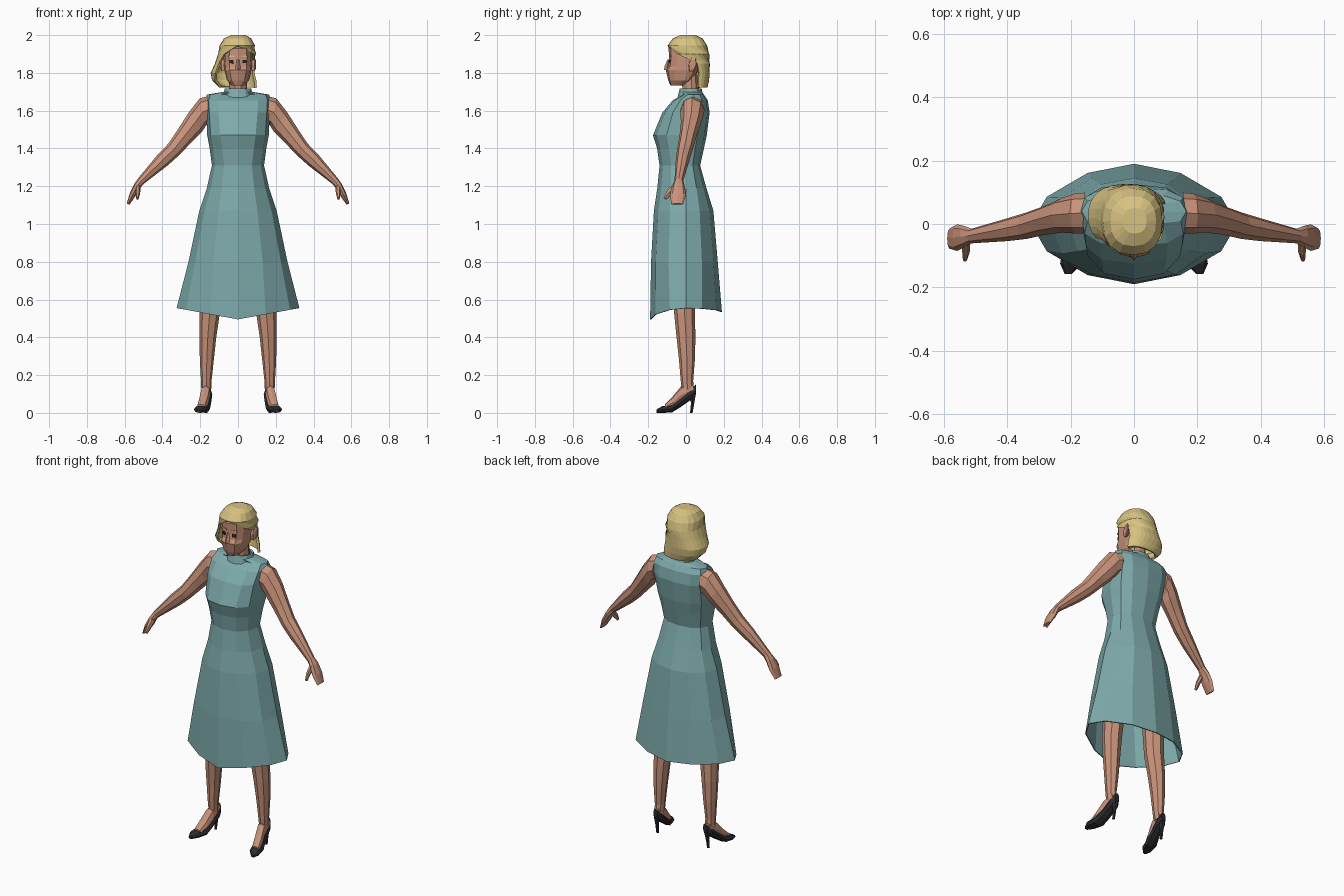
import bpy, bmesh, math
from mathutils import Vector


def material(name, rgb):
    m = bpy.data.materials.new(name)
    m.diffuse_color = (*rgb, 1)
    return m


TEAL = material("teal_cloth", (0.21, 0.405, 0.41))
SKIN = material("skin", (0.58, 0.29, 0.195))
BLOND = material("blond_hair", (0.68, 0.54, 0.22))
BLACK = material("black_leather", (0.025, 0.025, 0.028))
DARK = material("dark_eye", (0.02, 0.013, 0.01))


def spow(v, p):
    return math.copysign(abs(v) ** p, v) if abs(v) > 1e-6 else 0.0


def ring(c, u, v, n=8, p=1.0):
    """Superellipse loop around c spanned by u and v."""
    c, u, v = Vector(c), Vector(u), Vector(v)
    return [c + u * spow(math.cos(a), p) + v * spow(math.sin(a), p)
            for a in (2 * math.pi * i / n for i in range(n))]


def body_ring(z, hw, yf, yb, ys, p=1.0, n=12):
    """Horizontal loop with separate front and back depth."""
    pts = []
    for i in range(n):
        a = 2 * math.pi * i / n
        s = spow(math.sin(a), p)
        y = ys + s * ((yb - ys) if s > 0 else (ys - yf))
        pts.append(Vector((hw * spow(math.cos(a), p), y, z)))
    return pts


def loft(name, rings, mat, caps=(True, True), closed=True, mirror=False, thick=0):
    bm = bmesh.new()
    rows = [[bm.verts.new(p) for p in r] for r in rings]
    n = len(rows[0])
    for a, b in zip(rows, rows[1:]):
        for i in range(n if closed else n - 1):
            j = (i + 1) % n
            bm.faces.new((a[i], a[j], b[j], b[i]))
    if caps[0]:
        bm.faces.new(rows[0])
    if caps[1]:
        bm.faces.new(rows[-1])
    bmesh.ops.remove_doubles(bm, verts=bm.verts, dist=0.0005)
    bmesh.ops.recalc_face_normals(bm, faces=bm.faces)
    me = bpy.data.meshes.new(name)
    bm.to_mesh(me)
    bm.free()
    me.materials.append(mat)
    ob = bpy.data.objects.new(name, me)
    bpy.context.collection.objects.link(ob)
    if thick:
        s = ob.modifiers.new("thickness", 'SOLIDIFY')
        s.thickness, s.offset = thick, -1
    if mirror:
        ob.modifiers.new("mirror", 'MIRROR')
    return ob


# Dress: dipping hem, flared skirt, waist, bust and shoulders
hem = body_ring(0.555, 0.325, -0.19, 0.19, 0.0, 1.15)
for q in hem:
    q.z -= (0.06 if q.y < 0 else 0.02) * (1 - abs(q.x) / 0.325)
dress = [hem] + [body_ring(*r) for r in (
    (0.80, 0.262, -0.185, 0.168, 0.0),
    (1.07, 0.205, -0.17, 0.145, 0.0),
    (1.19, 0.165, -0.152, 0.108, 0.0, 0.95),
    (1.31, 0.138, -0.14, 0.075, -0.01, 0.9),
    (1.40, 0.15, -0.153, 0.095, -0.01, 0.85),
    (1.47, 0.163, -0.175, 0.11, -0.005, 0.8),
    (1.59, 0.168, -0.125, 0.125, 0.02, 0.7),
    (1.655, 0.172, -0.07, 0.115, 0.035, 0.7),
    (1.685, 0.165, -0.015, 0.095, 0.04, 0.8),
    (1.70, 0.075, -0.03, 0.085, 0.035, 0.9))]
loft("dress", dress, TEAL, caps=(False, False), thick=0.006)
loft("collar", [body_ring(z, w, f, b, 0.035, 0.9) for z, w, f, b in (
    (1.67, 0.082, -0.045, 0.092), (1.69, 0.076, -0.04, 0.088),
    (1.718, 0.07, -0.033, 0.083))], TEAL, caps=(False, False), thick=0.012)

# Neck and head
loft("neck", [body_ring(z, 0.048, f, b, 0.03, n=10) for z, f, b in (
    (1.65, -0.02, 0.075), (1.72, -0.022, 0.07), (1.80, -0.03, 0.06))], SKIN)
head = loft("head", [body_ring(*r) for r in (
    (1.732, 0.032, -0.082, -0.01, -0.04, 0.8),
    (1.76, 0.058, -0.094, 0.03, -0.01, 0.75),
    (1.815, 0.072, -0.107, 0.07, 0.01, 0.7),
    (1.835, 0.073, -0.094, 0.08, 0.015, 0.7),
    (1.875, 0.076, -0.09, 0.095, 0.02, 0.7),
    (1.93, 0.076, -0.092, 0.095, 0.02, 0.75),
    (1.97, 0.055, -0.06, 0.07, 0.015, 0.8))], SKIN)
loft("nose", [ring((0, y, z), (w, 0, 0), (0, d, 0), 4) for y, z, w, d in (
    (-0.092, 1.872, 0.006, 0.006), (-0.1, 1.835, 0.012, 0.014),
    (-0.1, 1.815, 0.013, 0.016))], SKIN)
loft("ear", [ring((x, 0.035 + dy, 1.845), (0, r, 0), (0, 0.3 * r, 2 * r), 6)
             for x, dy, r in ((0.07, -0.005, 0.017), (0.088, 0, 0.021),
                              (0.094, 0.005, 0.014))], SKIN, mirror=True)

# Eyes and brows: thin plates laid on the face
bpy.context.view_layer.update()


def face_plate(name, x, z, w, h, mat):
    hit, loc, nor, _ = head.ray_cast(Vector((x, -1, z)), Vector((0, 1, 0)))
    c = loc if hit else Vector((x, -0.09, z))
    side = Vector((0, 0, 1)).cross(nor).normalized()
    up = nor.cross(side)
    quad = [c + side * w * sx + up * h * sz for sx, sz in
            ((-1, -1), (1, -1), (1, 1), (-1, 1))]
    loft(name, [[q + nor * d for q in quad] for d in (-0.002, 0.004)],
         mat, mirror=True)


face_plate("eyes", 0.034, 1.86, 0.011, 0.009, DARK)
face_plate("brows", 0.034, 1.887, 0.017, 0.004, BLOND)


# Hair: open-fronted shell swept out to one side
def hair_row(z, xl, xr, yf, yb, open_r, open_l, n=17):
    cx, cy = (xl + xr) / 2, (yf + yb) / 2
    pts = []
    for i in range(n):
        a = math.radians(open_r + (360 - open_l - open_r) * i / (n - 1))
        pts.append(Vector((cx + (xr - xl) / 2 * spow(math.sin(a), 0.85),
                           cy - (yb - yf) / 2 * spow(math.cos(a), 0.85), z)))
    return pts


loft("hair", [hair_row(*r) for r in (
    (2.0, -0.035, 0.04, -0.03, 0.05, 0, 0),
    (1.982, -0.075, 0.07, -0.07, 0.088, 0, 0),
    (1.945, -0.098, 0.09, -0.098, 0.112, 0, 0),
    (1.90, -0.105, 0.096, -0.098, 0.124, 62, 40),
    (1.85, -0.122, 0.094, -0.085, 0.126, 108, 52),
    (1.80, -0.145, 0.095, -0.075, 0.126, 112, 50),
    (1.76, -0.138, 0.102, -0.055, 0.122, 108, 60),
    (1.722, -0.10, 0.103, -0.03, 0.114, 105, 75))],
    BLOND, caps=(True, False), closed=False, thick=0.013)


# Arms with hands and thumbs
def arm_ring(x, y, z, a, b, tilt):
    t = math.radians(tilt)
    return ring((x, y, z), (a * math.sin(t), 0, a * math.cos(t)), (0, b, 0))


loft("arm", [arm_ring(*r) for r in (
    (0.155, 0.035, 1.605, 0.072, 0.064, 0),
    (0.187, 0.033, 1.592, 0.075, 0.063, 12),
    (0.225, 0.028, 1.54, 0.062, 0.055, 35),
    (0.28, 0.012, 1.47, 0.05, 0.046, 46),
    (0.338, -0.005, 1.397, 0.042, 0.042, 47),
    (0.40, -0.018, 1.337, 0.039, 0.036, 47),
    (0.513, -0.038, 1.228, 0.021, 0.023, 47),
    (0.535, -0.04, 1.20, 0.019, 0.034, 52),
    (0.558, -0.043, 1.155, 0.017, 0.042, 62),
    (0.582, -0.046, 1.105, 0.008, 0.032, 68))], SKIN, mirror=True)
loft("thumb", [ring(c, (r, 0, 0.3 * r), (0, r, -r), 6) for c, r in (
    ((0.53, -0.055, 1.195), 0.014), ((0.53, -0.088, 1.165), 0.012),
    ((0.533, -0.112, 1.135), 0.007))], SKIN, mirror=True)

# Legs
loft("leg", [ring((x, y, z), (a, 0, 0), (0, b, 0)) for x, y, z, a, b in (
    (0.135, 0.0, 0.75, 0.06, 0.065), (0.15, -0.008, 0.53, 0.054, 0.055),
    (0.16, 0.0, 0.40, 0.045, 0.05), (0.165, 0.005, 0.28, 0.037, 0.042),
    (0.168, 0.005, 0.17, 0.028, 0.033), (0.168, 0.01, 0.12, 0.026, 0.032))],
    SKIN, mirror=True)


# Feet and pumps: upright cross-sections along y
def foot_ring(y, x, w, lo, hi):
    return ring((x, y, (lo + hi) / 2), (w, 0, 0), (0, 0, (hi - lo) / 2), 8, 0.8)


loft("foot", [foot_ring(*r) for r in (
    (0.04, 0.167, 0.022, 0.10, 0.15), (-0.025, 0.172, 0.027, 0.05, 0.142),
    (-0.07, 0.183, 0.028, 0.02, 0.088), (-0.112, 0.194, 0.024, 0.012, 0.045))],
    SKIN, mirror=True)
loft("shoe", [foot_ring(*r) for r in (
    (0.054, 0.165, 0.014, 0.10, 0.152), (0.03, 0.166, 0.03, 0.072, 0.128),
    (-0.03, 0.174, 0.032, 0.03, 0.078), (-0.075, 0.186, 0.038, 0.002, 0.042),
    (-0.125, 0.199, 0.034, 0.0, 0.036), (-0.157, 0.207, 0.012, 0.0, 0.018))],
    BLACK, mirror=True)
loft("shoe_heel", [ring(c, (r, 0, 0), (0, r, 0), 6) for c, r in (
    ((0.167, 0.035, 0.10), 0.02), ((0.168, 0.035, 0.05), 0.01),
    ((0.169, 0.028, 0.0), 0.008))], BLACK, mirror=True)
